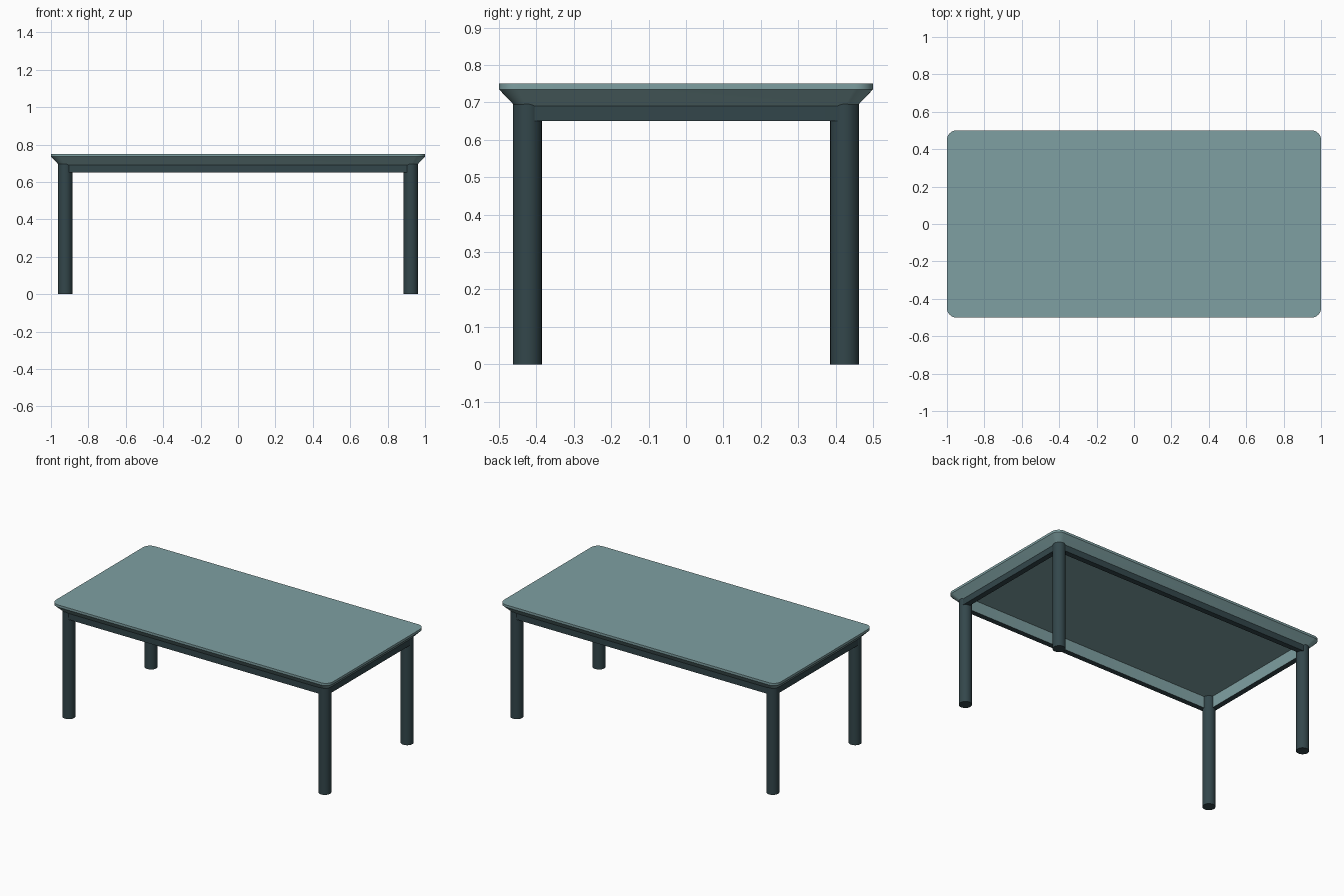
import bpy, bmesh, math

if "Cube" in bpy.data.objects:
    bpy.data.objects.remove(bpy.data.objects["Cube"])


def material(name, color):
    m = bpy.data.materials.new(name)
    m.diffuse_color = color
    m.use_nodes = True
    m.node_tree.nodes["Principled BSDF"].inputs["Base Color"].default_value = m.diffuse_color
    return m


LIGHT = material("light_teal", (0.21, 0.35, 0.36, 1))
DARK = material("dark_teal", (0.033, 0.062, 0.07, 1))


def rounded_rect(hx, hy, r, z, seg=8):
    """Counter-clockwise rounded rectangle."""
    pts = []
    for q, (sx, sy) in enumerate(((1, 1), (-1, 1), (-1, -1), (1, -1))):
        for i in range(seg + 1):
            a = math.pi / 2 * (q + i / seg)
            pts.append((sx * (hx - r) + r * math.cos(a),
                        sy * (hy - r) + r * math.sin(a), z))
    return pts


def loft(name, rings, mats, slots, cap_first=False, cap_last=False):
    """Bridge a list of (inset, corner radius, z) outlines."""
    bm = bmesh.new()
    loops = [[bm.verts.new(p) for p in rounded_rect(1 - d, 0.5 - d, r, z)]
             for d, r, z in rings]
    for a, b, slot in zip(loops, loops[1:], slots):
        for i in range(len(a)):
            j = (i + 1) % len(a)
            bm.faces.new((a[i], b[i], b[j], a[j])).material_index = slot
    if cap_first:
        bm.faces.new(loops[0])
    if cap_last:
        bm.faces.new(loops[-1][::-1]).material_index = slots[-1]
    return finish(name, bm, mats)


def finish(name, bm, mats):
    me = bpy.data.meshes.new(name)
    bm.to_mesh(me)
    bm.free()
    ob = bpy.data.objects.new(name, me)
    bpy.context.collection.objects.link(ob)
    for m in mats:
        me.materials.append(m)
    bpy.ops.object.select_all(action='DESELECT')
    bpy.context.view_layer.objects.active = ob
    ob.select_set(True)
    bpy.ops.object.shade_smooth_by_angle(angle=math.radians(40))
    return ob


# Tabletop with thin rim and under-bevel
loft("tabletop", [(0, 0.05, 0.75), (0, 0.05, 0.735), (0.043, 0.033, 0.69)],
     [LIGHT], [0, 0], cap_first=True)

# Apron under the bevel, with light inner walls and table underside
loft("apron", [(0.043, 0.033, 0.69), (0.043, 0.033, 0.65),
               (0.078, 0.005, 0.65), (0.078, 0.005, 0.725)],
     [DARK, LIGHT], [0, 0, 1], cap_last=True)

# Round legs at the four corners
LEG_TOP = 0.725
for side, x in (("left", -0.924), ("right", 0.924)):
    for end, y in (("front", -0.424), ("back", 0.424)):
        bm = bmesh.new()
        bmesh.ops.create_cone(bm, cap_ends=True, segments=32, radius1=0.0385,
                              radius2=0.0385, depth=LEG_TOP)
        bmesh.ops.translate(bm, verts=bm.verts, vec=(x, y, LEG_TOP / 2))
        # leg tops follow the bevel so they stay inside the tabletop
        for v in bm.verts:
            if v.co.z > 0.1:
                inset = min(1 - abs(v.co.x), 0.5 - abs(v.co.y))
                v.co.z = min(LEG_TOP, 0.737 - inset + 0.003 if inset < 0.043 else LEG_TOP)
        finish(f"{end}_{side}_leg", bm, [DARK])
